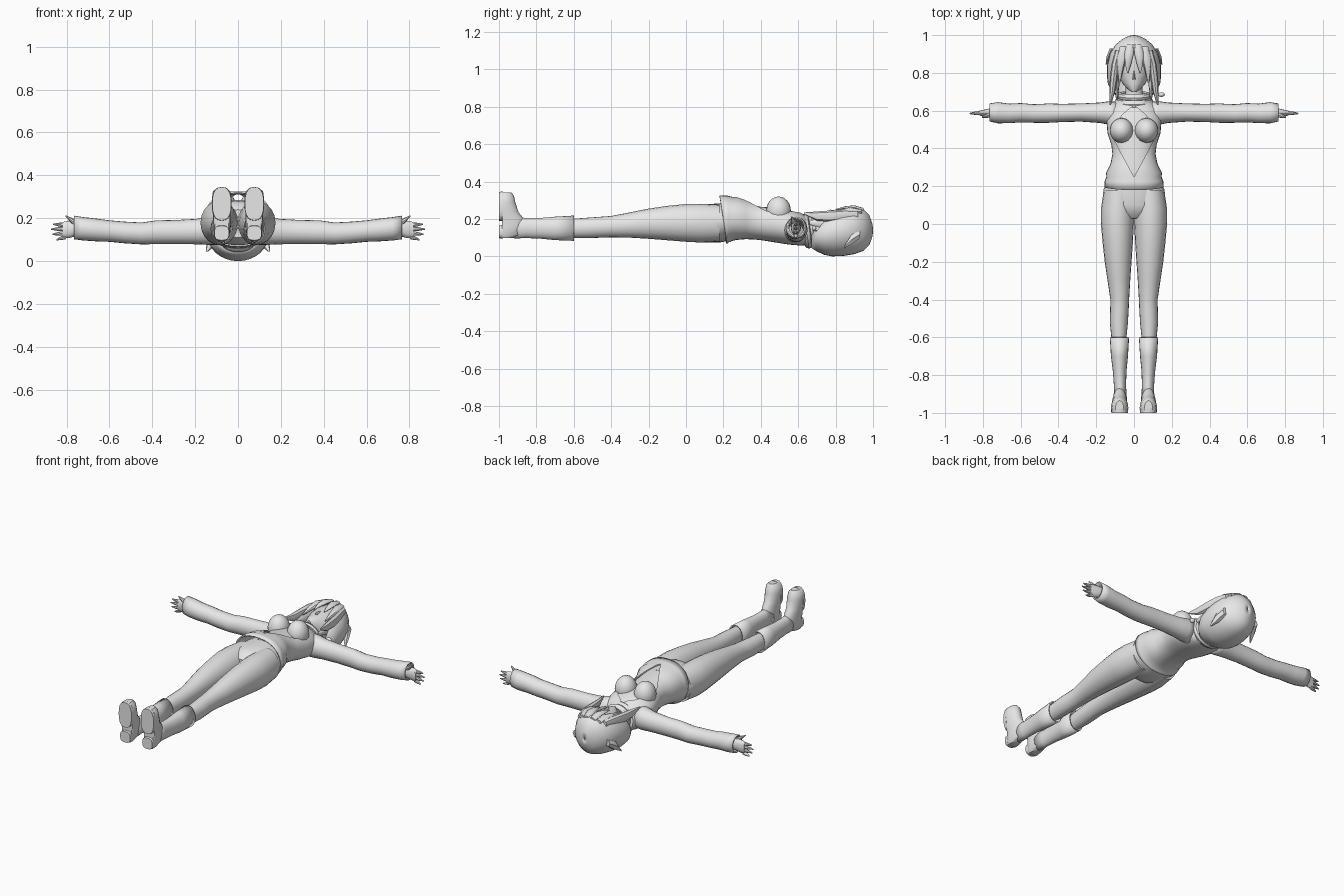
import bpy, bmesh, math

grey = bpy.data.materials.new("plain_grey")
grey.diffuse_color = (0.8, 0.8, 0.8, 1)


def finish(obj, mirror=False, thick=0, angle=40):
    obj.data.materials.append(grey)
    bpy.ops.object.select_all(action='DESELECT')
    obj.select_set(True)
    bpy.context.view_layer.objects.active = obj
    bpy.ops.object.shade_smooth_by_angle(angle=math.radians(angle))
    if thick:
        mod = obj.modifiers.new("cloth", 'SOLIDIFY')
        mod.thickness = thick
        mod.offset = -1
    if mirror:
        mod = obj.modifiers.new("mirror", 'MIRROR')
        mod.use_mirror_merge = False
    return obj


def loft(name, axis, rows, n=20, mirror=False, thick=0, square=1.0, fix=None, tilt=0):
    """Rings along an axis; each row is (position, a_min, a_max, b_min, b_max)."""
    bm = bmesh.new()
    rings = []
    for i, (p, a0, a1, b0, b1) in enumerate(rows):
        ring = []
        for k in range(n):
            t = 2 * math.pi * k / n
            c, s = math.cos(t), math.sin(t)
            c = math.copysign(abs(c) ** square, c)
            s = math.copysign(abs(s) ** square, s)
            a = (a0 + a1) / 2 + c * (a1 - a0) / 2
            b = (b0 + b1) / 2 + s * (b1 - b0) / 2
            q = p + (tilt * s if i == 0 else 0)
            co = {'X': (q, a, b), 'Y': (a, q, b), 'Z': (a, b, q)}[axis]
            ring.append(bm.verts.new(fix(*co) if fix else co))
        rings.append(ring)
    for r0, r1 in zip(rings, rings[1:]):
        for k in range(n):
            j = (k + 1) % n
            bm.faces.new((r0[k], r0[j], r1[j], r1[k]))
    if not thick:
        bm.faces.new(rings[0])
        bm.faces.new(rings[-1])
    bmesh.ops.recalc_face_normals(bm, faces=bm.faces)
    me = bpy.data.meshes.new(name)
    bm.to_mesh(me)
    bm.free()
    obj = bpy.data.objects.new(name, me)
    bpy.context.collection.objects.link(obj)
    return finish(obj, mirror, thick)


def ball(name, loc, scale, mirror=False):
    bpy.ops.mesh.primitive_uv_sphere_add(segments=20, ring_count=12)
    obj = bpy.context.object
    obj.name = name
    for v in obj.data.vertices:
        v.co = [l + c * s for l, c, s in zip(loc, v.co, scale)]
    return finish(obj, mirror)


def cutter(name, outline, z0, z1):
    n = len(outline)
    verts = [(x, y, z) for z in (z0, z1) for x, y in outline]
    faces = [tuple(range(n))[::-1], tuple(range(n, 2 * n))]
    faces += [(k, (k + 1) % n, n + (k + 1) % n, n + k) for k in range(n)]
    me = bpy.data.meshes.new(name)
    me.from_pydata(verts, [], faces)
    bm = bmesh.new()
    bm.from_mesh(me)
    bmesh.ops.recalc_face_normals(bm, faces=bm.faces)
    bm.to_mesh(me)
    bm.free()
    obj = bpy.data.objects.new(name, me)
    bpy.context.collection.objects.link(obj)
    obj.hide_render = True
    obj.hide_set(True)
    return obj


def cut(obj, tool):
    mod = obj.modifiers.new("opening", 'BOOLEAN')
    mod.operation = 'DIFFERENCE'
    mod.solver = 'EXACT'
    mod.object = tool


# Legs and hips
loft("leg", 'Y', [
    (-0.62, .042, .118, .098, .200), (-0.52, .032, .128, .098, .207),
    (-0.45, .028, .126, .100, .212), (-0.40, .026, .125, .102, .216),
    (-0.30, .020, .140, .100, .235), (-0.20, .013, .155, .094, .255),
    (-0.10, .006, .166, .086, .270), (0.0, .001, .175, .078, .280),
    (0.08, -.003, .175, .074, .281), (0.18, 0, .160, .08, .275)], mirror=True)
loft("hips", 'Y', [
    (.03, -.07, .07, .11, .24), (.06, -.13, .13, .085, .268),
    (.10, -.168, .168, .074, .28), (.18, -.162, .162, .074, .282),
    (.27, -.125, .125, .092, .285)], n=28)

# Boots and shoes
loft("boot", 'Y', [
    (-0.92, .038, .108, .095, .215), (-0.86, .042, .106, .098, .205),
    (-0.78, .040, .112, .095, .205), (-0.70, .032, .122, .087, .212),
    (-0.60, .026, .128, .083, .218)], mirror=True, thick=.008)
floor = lambda x, y, z: (x, max(y, -.985), z)
loft("shoe", 'Z', [
    (.098, .05, .102, -1.02, -.92), (.115, .040, .112, -1.03, -.88),
    (.16, .036, .114, -1.04, -.86), (.205, .036, .116, -1.04, -.87),
    (.235, .034, .119, -1.04, -.895), (.29, .030, .122, -1.03, -.913),
    (.325, .036, .117, -1.03, -.92), (.342, .055, .098, -1.01, -.935)],
    mirror=True, fix=floor)
loft("shoe_sole", 'Y', [(-1, .032, .120, .19, .345), (-.978, .030, .122, .188, .346)],
     mirror=True, square=.8)
loft("shoe_heel", 'Y', [(-1, .042, .110, .097, .165), (-.978, .041, .111, .095, .167)],
     mirror=True, square=.7)

# Undershirt and bust
loft("undershirt", 'Y', [
    (.23, -.12, .12, .09, .285), (.32, -.108, .108, .10, .282),
    (.40, -.108, .108, .10, .265), (.48, -.122, .122, .085, .26),
    (.56, -.125, .125, .075, .245), (.62, -.10, .10, .075, .218),
    (.66, -.05, .05, .09, .19)], n=28, square=.9)
ball("bust", (.066, .495, .243), (.062, .066, .077), mirror=True)

# Jacket body with a diamond front opening
jacket = loft("jacket", 'Y', [
    (.20, -.157, .157, .066, .326), (.225, -.156, .156, .073, .324),
    (.25, -.146, .146, .083, .318), (.27, -.148, .148, .088, .318),
    (.32, -.124, .124, .092, .303), (.37, -.114, .114, .090, .288),
    (.42, -.120, .120, .084, .276), (.48, -.140, .140, .074, .272),
    (.55, -.146, .146, .063, .256), (.61, -.135, .135, .058, .235),
    (.645, -.10, .10, .06, .215), (.66, -.06, .06, .075, .20)],
    n=32, thick=.008, square=.9, tilt=-.02)
cut(jacket, cutter("jacket_opening_cutter",
                   [(0, .25), (.06, .36), (.128, .49), (.06, .58), (0, .63),
                    (-.06, .58), (-.128, .49), (-.06, .36)], .2, .4))

# Sleeves
loft("sleeve", 'X', [
    (.08, .52, .645, .075, .215), (.13, .525, .65, .075, .21),
    (.18, .535, .643, .078, .198), (.28, .542, .638, .080, .192),
    (.38, .540, .636, .079, .190), (.45, .536, .638, .078, .180),
    (.53, .536, .634, .083, .184), (.60, .538, .640, .090, .190),
    (.66, .534, .637, .092, .198), (.72, .533, .645, .096, .205),
    (.765, .543, .638, .102, .212)], mirror=True, thick=.008)

# Hands
loft("palm", 'X', [
    (.70, .56, .615, .12, .185), (.76, .562, .612, .115, .188),
    (.79, .568, .606, .107, .188), (.818, .574, .600, .106, .182)],
    n=12, mirror=True)
for k, (x, z0, z1) in enumerate([(.862, .168, .172), (.872, .150, .149),
                                 (.866, .130, .125), (.846, .113, .100)]):
    loft(f"finger_{k + 1}", 'X', [
        (.805, .576, .598, z0 - .011, z0 + .011),
        ((.805 + x) / 2, .577, .596, (z0 + z1) / 2 - .009, (z0 + z1) / 2 + .009),
        (x, .582, .588, z1 - .003, z1 + .003)], n=8, mirror=True)
loft("thumb", 'X', [
    (.752, .565, .60, .155, .188), (.778, .562, .585, .178, .203),
    (.805, .562, .570, .207, .214)], n=8, mirror=True)

# Neck, face and nose
loft("neck", 'Y', [(.60, -.05, .05, .085, .18), (.76, -.042, .042, .09, .175)])
loft("face", 'Y', [
    (.698, -.012, .012, .18, .226), (.715, -.035, .035, .13, .233),
    (.745, -.062, .062, .08, .237), (.79, -.085, .085, .05, .240),
    (.85, -.098, .098, .04, .246), (.91, -.09, .09, .05, .242),
    (.96, -.05, .05, .08, .20)], n=24)
loft("nose", 'Y', [(.765, -.008, .008, .225, .246), (.772, -.007, .007, .225, .25),
                   (.81, -.003, .003, .23, .243)], n=8)

# Hair cap with an opening for the face
cap = loft("hair_cap", 'Y', [
    (.67, -.085, .085, .045, .15), (.70, -.115, .115, .026, .19),
    (.74, -.138, .138, .008, .225), (.78, -.143, .143, 0, .245),
    (.84, -.142, .142, .002, .262), (.90, -.128, .128, .012, .270),
    (.95, -.098, .098, .030, .252), (.98, -.060, .060, .06, .22),
    (.995, -.028, .028, .10, .18), (1.0, -.006, .006, .13, .15)],
    n=32, thick=.012)
cut(cap, cutter("face_opening_cutter",
                [(-.11, .6), (.11, .6), (.105, .80), (.07, .90), (0, .935),
                 (-.07, .90), (-.105, .80)], .135, .4))

# Fringe and long side locks
loft("fringe_middle", 'Y', [
    (.95, .0, .04, .235, .258), (.90, .002, .05, .25, .273),
    (.85, .014, .048, .25, .268), (.80, .030, .036, .247, .253)], n=8, mirror=True)
loft("fringe_side", 'Y', [
    (.94, .03, .075, .225, .25), (.88, .04, .09, .235, .262),
    (.82, .055, .092, .225, .252), (.75, .072, .08, .22, .23)], n=8, mirror=True)
loft("side_lock", 'Y', [
    (.92, .06, .10, .20, .245), (.85, .078, .118, .195, .25),
    (.77, .088, .128, .185, .245), (.70, .10, .13, .19, .24),
    (.63, .122, .130, .225, .235)], n=8, mirror=True)
loft("inner_lock", 'Y', [
    (.86, .07, .105, .15, .22), (.76, .075, .11, .14, .215),
    (.66, .085, .095, .17, .19)], n=8, mirror=True)
loft("hair_tuft", 'Y', [
    (.93, .09, .128, .095, .14), (.885, .105, .146, .06, .12),
    (.845, .140, .150, .042, .052)], n=6, mirror=True)

# Folded collar round the neck
for name, y, big, small, z in [("collar_lower", .645, .082, .022, .135),
                               ("collar_upper", .678, .073, .018, .145)]:
    bpy.ops.mesh.primitive_torus_add(major_radius=big, minor_radius=small,
                                     major_segments=28, minor_segments=8)
    ring = bpy.context.object
    ring.name = name
    for v in ring.data.vertices:
        x, d, h = v.co
        v.co = (x, y - h - .12 * d, z + d * .9)
    finish(ring)
ball("collar_toggle", (.145, .685, .15), (.018, .012, .014))
